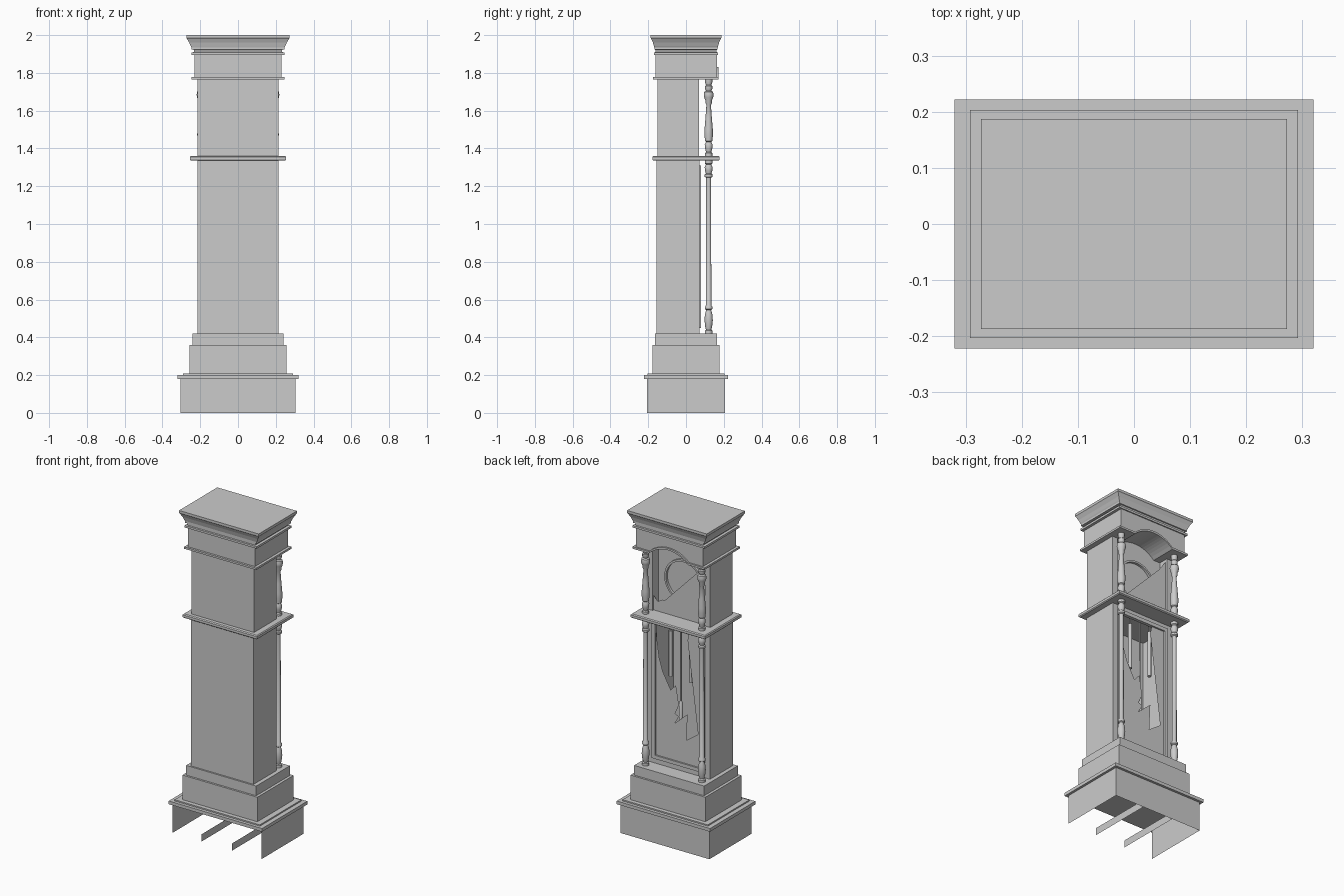
import bpy, bmesh, math

if "Cube" in bpy.data.objects:
    bpy.data.objects.remove(bpy.data.objects["Cube"])


def finish(name, bm, smooth=False, fix=True):
    if fix:
        bmesh.ops.recalc_face_normals(bm, faces=bm.faces)
    me = bpy.data.meshes.new(name)
    bm.to_mesh(me)
    bm.free()
    ob = bpy.data.objects.new(name, me)
    bpy.context.collection.objects.link(ob)
    if smooth:
        bpy.ops.object.select_all(action='DESELECT')
        ob.select_set(True)
        bpy.context.view_layer.objects.active = ob
        bpy.ops.object.shade_smooth_by_angle(angle=math.radians(40))
    return ob


def bridge(bm, rings):
    n = len(rings[0])
    for a, b in zip(rings, rings[1:]):
        for i in range(n):
            j = (i + 1) % n
            bm.faces.new((a[i], a[j], b[j], b[i]))
    bm.faces.new(rings[0])
    bm.faces.new(rings[-1])


def loft(name, rows):
    """Stacked rectangles: rows of (half width, half depth, z)."""
    bm = bmesh.new()
    bridge(bm, [[bm.verts.new((sx * hx, sy * hy, z))
                 for sx, sy in ((-1, -1), (1, -1), (1, 1), (-1, 1))] for hx, hy, z in rows])
    return finish(name, bm)


def extrude_xz(name, pts, y0, y1):
    bm = bmesh.new()
    bridge(bm, [[bm.verts.new((x, y, z)) for x, z in pts] for y in (y0, y1)])
    return finish(name, bm)


def box(name, x0, x1, y0, y1, z0, z1):
    return extrude_xz(name, [(x0, z0), (x1, z0), (x1, z1), (x0, z1)], y0, y1)


def lathe(name, prof, x, y, seg=20):
    bm = bmesh.new()
    bridge(bm, [[bm.verts.new((x + r * math.cos(t), y + r * math.sin(t), z))
                 for t in (2 * math.pi * i / seg for i in range(seg))] for r, z in prof])
    return finish(name, bm, True)


def sheets(name, polys):
    bm = bmesh.new()
    for p in polys:
        f = bm.faces.new([bm.verts.new(v) for v in p])
        if len(p) > 4:
            bmesh.ops.triangulate(bm, faces=[f])
    return finish(name, bm, fix=False)


# Open plinth: thin sides, notched door-side panel, two notch runners
W, D, T = 0.305, 0.207, 0.18
notch = [(-W, 0), (-.105, 0), (-.105, .045), (.105, .045), (.105, 0), (W, 0), (W, T), (-W, T)]
walls = [[(x, D, z) for x, z in reversed(notch)]]
for x, h in ((-W, T), (W, T), (-.105, .045), (.105, .045)):
    q = [(x, -D, 0), (x, D, 0), (x, D, h), (x, -D, h)]
    walls.append(q if x in (W, -.105) else q[::-1])
sheets("plinth", walls)

# Stepped base
loft("plinth_moulding", [(.32, .222, .18), (.32, .222, .2), (.292, .203, .2), (.292, .203, .208)])
loft("base_block", [(.257, .177, .208), (.257, .177, .36), (.24, .165, .36), (.24, .165, .42)])


# Hollow cases: back, sides, front stiles
def case(name, y0, y1, z0, z1, inner):
    box(name + "_back", -.215, .215, y0, y0 + .02, z0, z1)
    for s, side in ((-1, "left"), (1, "right")):
        a, b = sorted((s * inner, s * .215))
        box(f"{name}_{side}", a, b, y0 + .02, y1, z0, z1)


case("trunk", -.155, .072, .42, 1.335, .18)
case("hood", -.15, .07, 1.36, 1.77, .18)
box("trunk_sill", -.18, .18, -.135, .072, .42, .45)
box("trunk_head_rail", -.18, .18, -.135, .072, 1.31, 1.335)

# Door frame with broken glass
for s, side in ((-1, "left"), (1, "right")):
    a, b = sorted((s * .158, s * .18))
    box("door_stile_" + side, a, b, .06, .08, .45, 1.31)
box("door_rail_bottom", -.158, .158, .06, .08, .45, .472)
box("door_rail_top", -.158, .158, .06, .08, 1.288, 1.31)
crack = [(.158, 1.25), (.135, 1.08), (.11, 1.0), (.088, .84), (.055, .9), (.02, .94),
         (.0, .82), (.04, .77), (.0, .75), (.03, .7), (-.06, .78), (-.04, .67), (.013, .56),
         (-.05, .57), (-.125, .53), (-.115, .6), (-.14, .68), (-.12, .78), (-.14, .88),
         (-.115, .98), (-.14, 1.06), (-.1, 1.12), (-.09, 1.2), (-.06, 1.24), (-.07, 1.29)]
pane = crack + [(-.158, 1.29), (-.158, .47), (.158, .47)]
sheets("door_glass", [[(x, .07, z) for x, z in pane]])

# Weights and pendulum
for i, x in enumerate((-.07, .07)):
    lathe(f"weight_{i}", [(.004, 1.32), (.004, 1.26), (.011, 1.26), (.011, .975)], x, .05, 12)
lathe("pendulum", [(.005, 1.32), (.005, .84), (.011, .83), (.011, .65)], 0, .05, 12)

# Middle shelf
loft("shelf", [(.25, .172, 1.335), (.255, .178, 1.34), (.255, .178, 1.355), (.25, .172, 1.36)])

# Dial with ring and broken glass
box("dial_panel", -.18, .18, 0, .01, 1.36, 1.83)
bm = bmesh.new()
N = 40
rings = [[bm.verts.new((r * math.cos(2 * math.pi * i / N), y, 1.57 + r * math.sin(2 * math.pi * i / N)))
          for i in range(N)] for r, y in ((.132, .01), (.132, .025), (.12, .025), (.12, .01))]
for k in range(3):
    for i in range(N):
        j = (i + 1) % N
        bm.faces.new((rings[k][i], rings[k][j], rings[k + 1][j], rings[k + 1][i]))
finish("dial_ring", bm, True)
shard = [(.18, 1.36), (.18, 1.45), (.15, 1.42), (.12, 1.44), (.09, 1.4), (.05, 1.42), (.02, 1.4),
         (-.03, 1.43), (-.06, 1.41), (-.11, 1.45), (-.1, 1.5), (-.14, 1.53), (-.12, 1.58),
         (-.15, 1.63), (-.13, 1.68), (-.18, 1.75), (-.18, 1.36)]
sheets("hood_glass", [[(x, .06, z) for x, z in shard]])

# Turned columns
lower = [(.02, .42), (.02, .435), (.014, .44), (.018, .455), (.022, .49), (.02, .52), (.013, .545),
         (.02, .55), (.02, .562), (.014, .57), (.013, 1.245), (.021, 1.25), (.021, 1.262),
         (.015, 1.268), (.02, 1.285), (.021, 1.3), (.014, 1.315), (.02, 1.32), (.02, 1.335)]
upper = [(.019, 1.36), (.019, 1.375), (.014, 1.38), (.019, 1.4), (.021, 1.42), (.014, 1.435),
         (.02, 1.44), (.02, 1.45), (.023, 1.47), (.022, 1.5), (.017, 1.56), (.012, 1.63),
         (.017, 1.64), (.017, 1.655), (.024, 1.67), (.026, 1.685), (.023, 1.7), (.014, 1.705),
         (.019, 1.715), (.019, 1.73), (.014, 1.735), (.019, 1.75), (.019, 1.768)]
for s, side in ((-1, "left"), (1, "right")):
    lathe("lower_column_" + side, lower, s * .193, .12)
    lathe("upper_column_" + side, upper, s * .193, .12)

# Arched hood front and its bottom moulding
H, R = .135, .055
rad = (H * H + R * R) / (2 * R)
arc = []
for i in range(17):
    x = -H + 2 * H * i / 16
    arc.append((x, 1.765 + R - rad + math.sqrt(rad * rad - x * x)))
up = [(x, z + .012) for x, z in arc]
extrude_xz("hood_arch_front", [(-.23, 1.777)] + up + [(.23, 1.777), (.23, 1.895), (-.23, 1.895)], .01, .163)
extrude_xz("arch_moulding", [(-.247, 1.765)] + arc + [(.247, 1.765), (.247, 1.777)]
           + up[::-1] + [(-.247, 1.777)], .01, .173)
box("hood_block", -.23, .23, -.162, .01, 1.777, 1.895)
box("hood_moulding", -.247, .247, -.175, .01, 1.765, 1.777)

# Cornice
loft("cornice", [(.247, .17, 1.895), (.247, .17, 1.908), (.232, .162, 1.91), (.232, .162, 1.922),
                 (.246, .168, 1.924), (.246, .168, 1.935), (.25, .17, 1.942), (.258, .175, 1.96),
                 (.27, .184, 1.98), (.273, .187, 1.984), (.273, .187, 2.0)])
